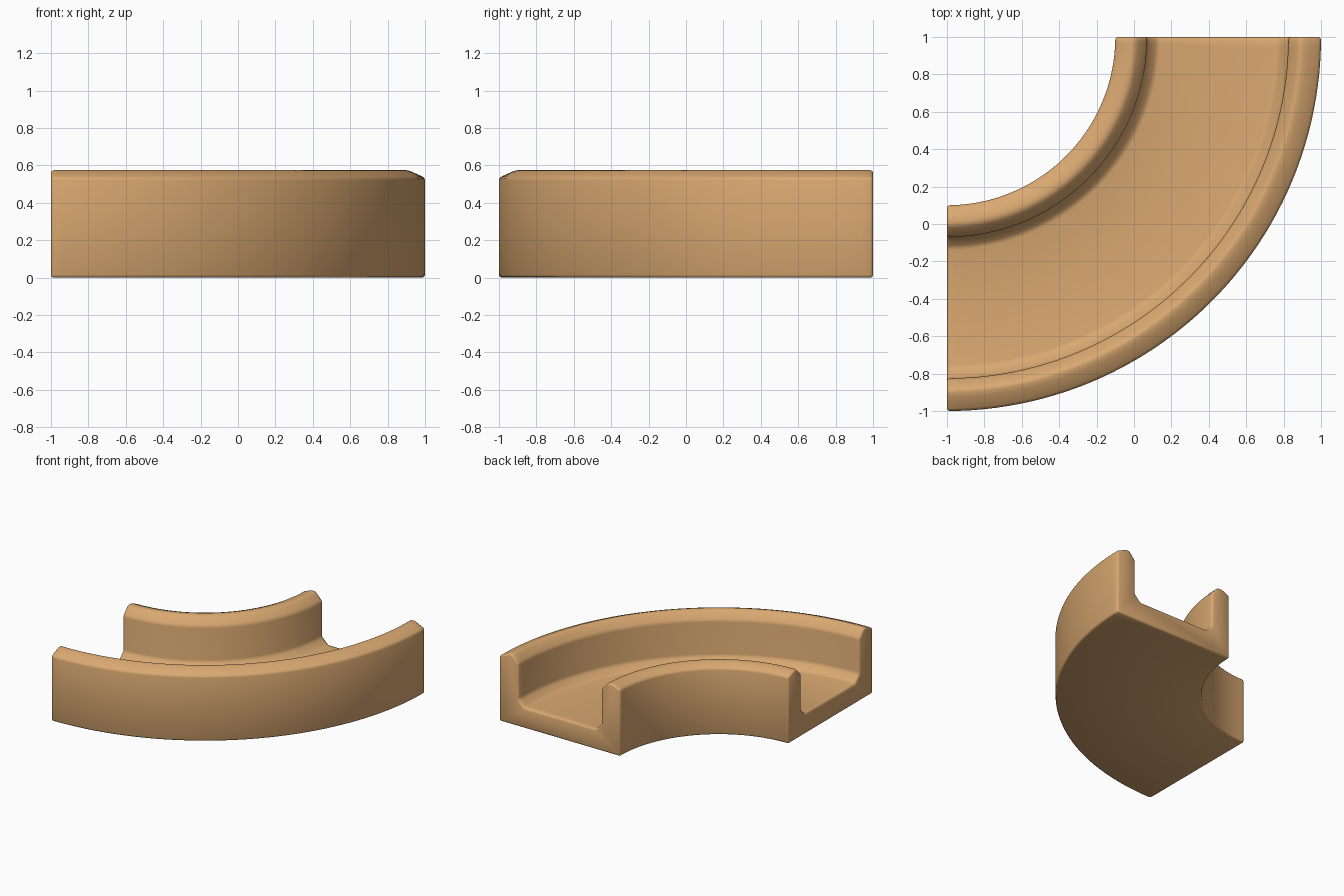
import bpy, bmesh, math

if "Cube" in bpy.data.objects:
    bpy.data.objects.remove(bpy.data.objects["Cube"])

# Channel cross-section as (radius, height) around the corner pivot at (-1, 1)
PIVOT = (-1.0, 1.0)
PROFILE = [
    (0.90, 0.0), (2.00, 0.0),                               # underside
    (2.00, 0.535), (1.91, 0.575), (1.88, 0.575), (1.825, 0.51),   # outer wall top
    (1.825, 0.22), (1.77, 0.165),                           # outer fillet
    (1.125, 0.165), (1.07, 0.22),                           # floor, inner fillet
    (1.07, 0.51), (1.01, 0.575), (0.97, 0.575), (0.90, 0.545),     # inner wall top
]
STEPS = 48

wood = bpy.data.materials.new("light_wood")
wood.diffuse_color = (0.694, 0.392, 0.165, 1.0)
wood.use_nodes = True
wood.node_tree.nodes["Principled BSDF"].inputs["Base Color"].default_value = wood.diffuse_color

# Sweep the cross-section through a quarter turn
bm = bmesh.new()
rings = []
for i in range(STEPS + 1):
    a = -math.pi / 2 * (1 - i / STEPS)
    rings.append([bm.verts.new((PIVOT[0] + r * math.cos(a),
                                PIVOT[1] + r * math.sin(a), z)) for r, z in PROFILE])
n = len(PROFILE)
for a, b in zip(rings, rings[1:]):
    for k in range(n):
        j = (k + 1) % n
        bm.faces.new((a[k], a[j], b[j], b[k]))

# Close the two ends
bm.faces.new(rings[0])
bm.faces.new(rings[-1][::-1])
bmesh.ops.recalc_face_normals(bm, faces=bm.faces)

mesh = bpy.data.meshes.new("curved_track")
bm.to_mesh(mesh)
bm.free()
mesh.materials.append(wood)
track = bpy.data.objects.new("curved_track", mesh)
bpy.context.collection.objects.link(track)

# Softened edges
bevel = track.modifiers.new("soft_edges", 'BEVEL')
bevel.width = 0.018
bevel.segments = 2
bevel.limit_method = 'ANGLE'
bevel.angle_limit = math.radians(15)

bpy.context.view_layer.objects.active = track
track.select_set(True)
bpy.ops.object.modifier_apply(modifier="soft_edges")
bpy.ops.object.shade_smooth_by_angle(angle=math.radians(50))
